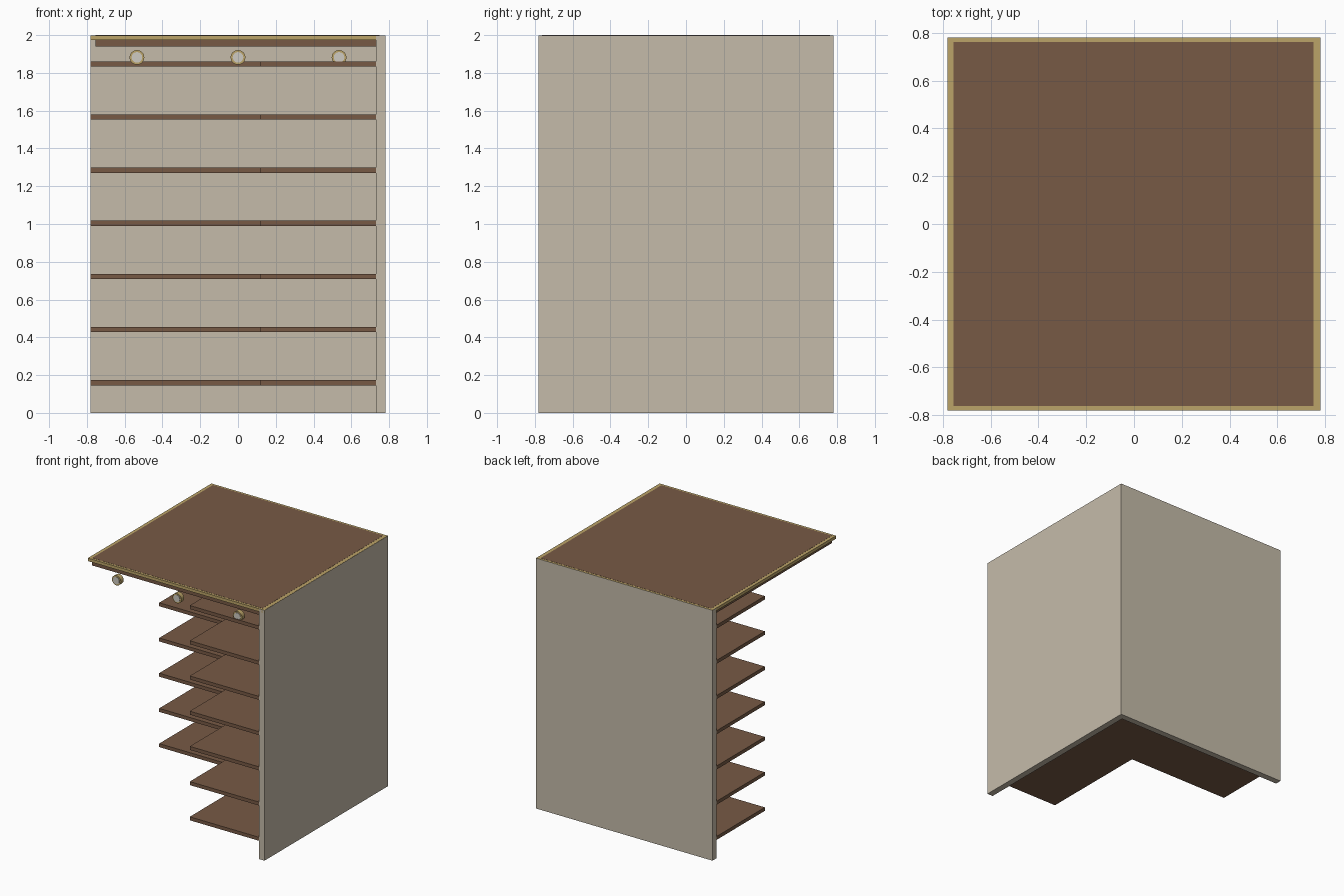
import bpy, bmesh, math
from mathutils import Matrix

if "Cube" in bpy.data.objects:
    bpy.data.objects.remove(bpy.data.objects["Cube"])

H = 0.78        # half width of the whole display
W = 0.73        # inner face of the walls
D = 0.12        # front edge of the shelves


def material(name, rgb):
    m = bpy.data.materials.new(name)
    m.diffuse_color = (*rgb, 1)
    m.use_nodes = True
    m.node_tree.nodes["Principled BSDF"].inputs["Base Color"].default_value = m.diffuse_color
    return m


STONE = material("warm grey wall", (0.56, 0.50, 0.40))
WOOD = material("brown wood", (0.185, 0.102, 0.06))
GOLD = material("muted gold", (0.50, 0.37, 0.14))
LENS = material("pale lens", (0.62, 0.60, 0.54))


def finish(bm, name, mat):
    bmesh.ops.recalc_face_normals(bm, faces=bm.faces)
    me = bpy.data.meshes.new(name)
    bm.to_mesh(me)
    bm.free()
    me.materials.append(mat)
    ob = bpy.data.objects.new(name, me)
    bpy.context.collection.objects.link(ob)
    return ob


def prism(name, outline, z0, z1, mat):
    """Extrude a flat outline from z0 up to z1."""
    bm = bmesh.new()
    face = bm.faces.new([bm.verts.new((x, y, z0)) for x, y in outline])
    new = bmesh.ops.extrude_face_region(bm, geom=[face])["geom"]
    verts = [v for v in new if isinstance(v, bmesh.types.BMVert)]
    bmesh.ops.translate(bm, verts=verts, vec=(0, 0, z1 - z0))
    return finish(bm, name, mat)


def box(name, x0, x1, y0, y1, z0, z1, mat):
    return prism(name, [(x0, y0), (x1, y0), (x1, y1), (x0, y1)], z0, z1, mat)


def disc(name, x, y0, y1, z, r, mat):
    """Round part with its axis along y."""
    bm = bmesh.new()
    bmesh.ops.create_cone(bm, cap_ends=True, segments=32, radius1=r, radius2=r,
                          depth=y1 - y0, matrix=Matrix.Rotation(math.pi / 2, 4, 'X'))
    bmesh.ops.translate(bm, verts=bm.verts, vec=(x, (y0 + y1) / 2, z))
    ob = finish(bm, name, mat)
    for p in ob.data.polygons:
        p.use_smooth = len(p.vertices) == 4
    return ob


# Two walls meeting at the back right corner
box("back_wall", -H, H, W, H, 0, 1.998, STONE)
box("right_wall", W, H, -H, W, 0, 1.998, STONE)

# Seven L-shaped shelves
L_SHAPE = [(-H, D), (D, D), (D, -H), (W, -H), (W, W), (-H, W)]
for i in range(7):
    z = 0.16 + 0.2812 * i
    prism(f"shelf_{i + 1}", L_SHAPE, z - 0.014, z + 0.014, WOOD)

# Canopy: gold rim plate with a wood panel set through it
box("canopy_rim", -H, H - 0.001, -H, H - 0.001, 1.975, 1.999, GOLD)
box("canopy_panel", -0.755, 0.75, -0.762, 0.762, 1.94, 2.0, WOOD)

# Three small spotlights under the front edge
for i, x in enumerate((-0.535, 0, 0.535)):
    disc(f"spotlight_ring_{i + 1}", x, -0.77, -0.735, 1.882, 0.039, GOLD)
    disc(f"spotlight_lens_{i + 1}", x, -0.774, -0.76, 1.882, 0.028, LENS)
